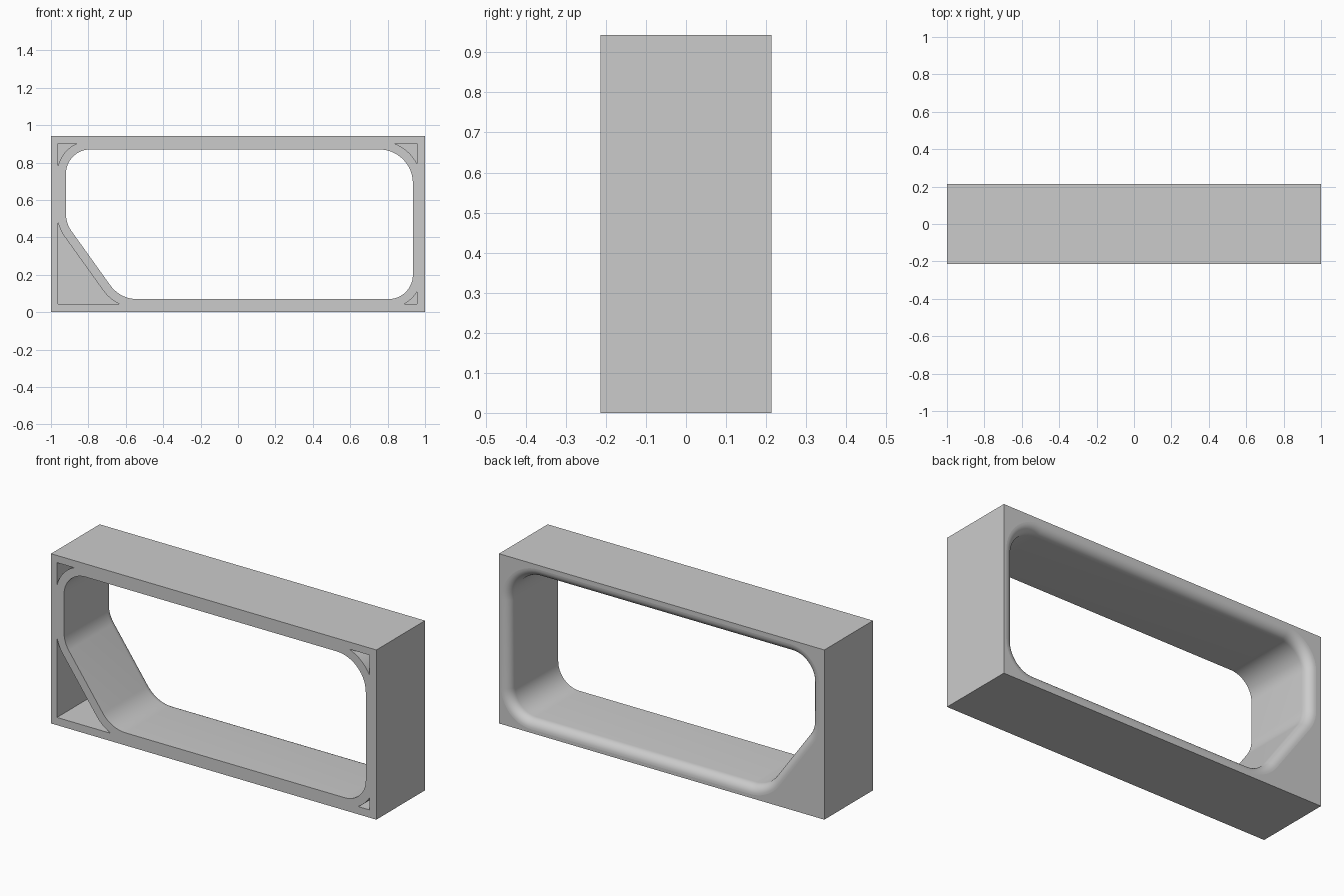
import bpy
import bmesh
import math
from mathutils import Vector

cube = bpy.data.objects.get("Cube")
if cube:
    bpy.data.objects.remove(cube, do_unlink=True)

HALF_DEPTH, HEIGHT = 0.2135, 0.943
FILLET = 0.05        # rounding of the opening's back edge
RIB = 0.047          # wall between the opening and the corner pockets
POCKET_DEPTH = 0.38

# Opening corners, counter-clockwise: x, z, radius
CORNERS = [(-0.63, 0.07, 0.175), (0.935, 0.07, 0.13), (0.935, 0.87, 0.18),
           (-0.92, 0.87, 0.13), (-0.92, 0.475, 0.16)]


def opening_outline(grow, steps=14):
    """Rounded opening, offset outwards by grow."""
    points = []
    for i, (x, z, radius) in enumerate(CORNERS):
        corner = Vector((x, z))
        before = (corner - Vector(CORNERS[i - 1][:2])).normalized()
        after = (Vector(CORNERS[(i + 1) % len(CORNERS)][:2]) - corner).normalized()
        start = math.atan2(-before.x, before.y)
        turn = math.acos(before.dot(after))
        centre = corner + (after - before).normalized() * radius / math.cos(turn / 2)
        for k in range(steps + 1):
            a = start + turn * k / steps
            points.append(centre + (radius + grow) * Vector((math.cos(a), math.sin(a))))
    return points


def new_object(name, bm):
    bmesh.ops.recalc_face_normals(bm, faces=bm.faces)
    mesh = bpy.data.meshes.new(name)
    bm.to_mesh(mesh)
    bm.free()
    obj = bpy.data.objects.new(name, mesh)
    bpy.context.collection.objects.link(obj)
    return obj


def loft(name, sections):
    """Closed solid through outlines given as (y, points)."""
    bm = bmesh.new()
    rings = [[bm.verts.new((p[0], y, p[1])) for p in pts] for y, pts in sections]
    n = len(rings[0])
    for a, b in zip(rings, rings[1:]):
        for i in range(n):
            j = (i + 1) % n
            bm.faces.new((a[i], a[j], b[j], b[i]))
    bm.faces.new(rings[0])
    bm.faces.new(rings[-1])
    return new_object(name, bm)


def block(name, x0, x1, y0, y1, z0, z1):
    outline = [(x0, z0), (x1, z0), (x1, z1), (x0, z1)]
    return loft(name, [(y0, outline), (y1, outline)])


def cut(target, cutter):
    cutter.hide_render = True
    mod = target.modifiers.new("cut", 'BOOLEAN')
    mod.operation = 'DIFFERENCE'
    mod.solver = 'EXACT'
    mod.object = cutter
    bpy.context.view_layer.objects.active = target
    bpy.ops.object.modifier_apply(modifier=mod.name)
    bpy.data.objects.remove(cutter, do_unlink=True)


# Outer block
frame = block("frame", -1, 1, -HALF_DEPTH, HALF_DEPTH, 0, HEIGHT)

# Four corner pockets, open at the front
pockets = block("pocket_cutter", -0.963, 0.957, -HALF_DEPTH - 0.1,
                -HALF_DEPTH + POCKET_DEPTH, 0.043, 0.903)
ribs = opening_outline(RIB)
cut(pockets, loft("rib_cutter", [(-0.5, ribs), (0.5, ribs)]))
cut(frame, pockets)

# Opening with a rounded back edge
sections = [(-0.4, opening_outline(0))]
for k in range(9):
    a = math.pi / 2 * k / 8
    sections.append((HALF_DEPTH - FILLET * (1 - math.sin(a)),
                     opening_outline(FILLET * (1 - math.cos(a)))))
sections.append((HALF_DEPTH + 0.1, opening_outline(FILLET)))
cut(frame, loft("opening_cutter", sections))

# Smooth rounded walls, flat front and back
bpy.ops.object.select_all(action='DESELECT')
frame.select_set(True)
bpy.context.view_layer.objects.active = frame
bpy.ops.object.shade_smooth_by_angle(angle=math.radians(30))
for face in frame.data.polygons:
    if abs(face.normal.y) > 0.999:
        face.use_smooth = False

# Colour
grey = bpy.data.materials.new("light_grey")
grey.use_nodes = True
colour = (0.6, 0.6, 0.6, 1)
grey.diffuse_color = colour
grey.node_tree.nodes["Principled BSDF"].inputs["Base Color"].default_value = colour
frame.data.materials.clear()
frame.data.materials.append(grey)
for face in frame.data.polygons:
    face.material_index = 0
